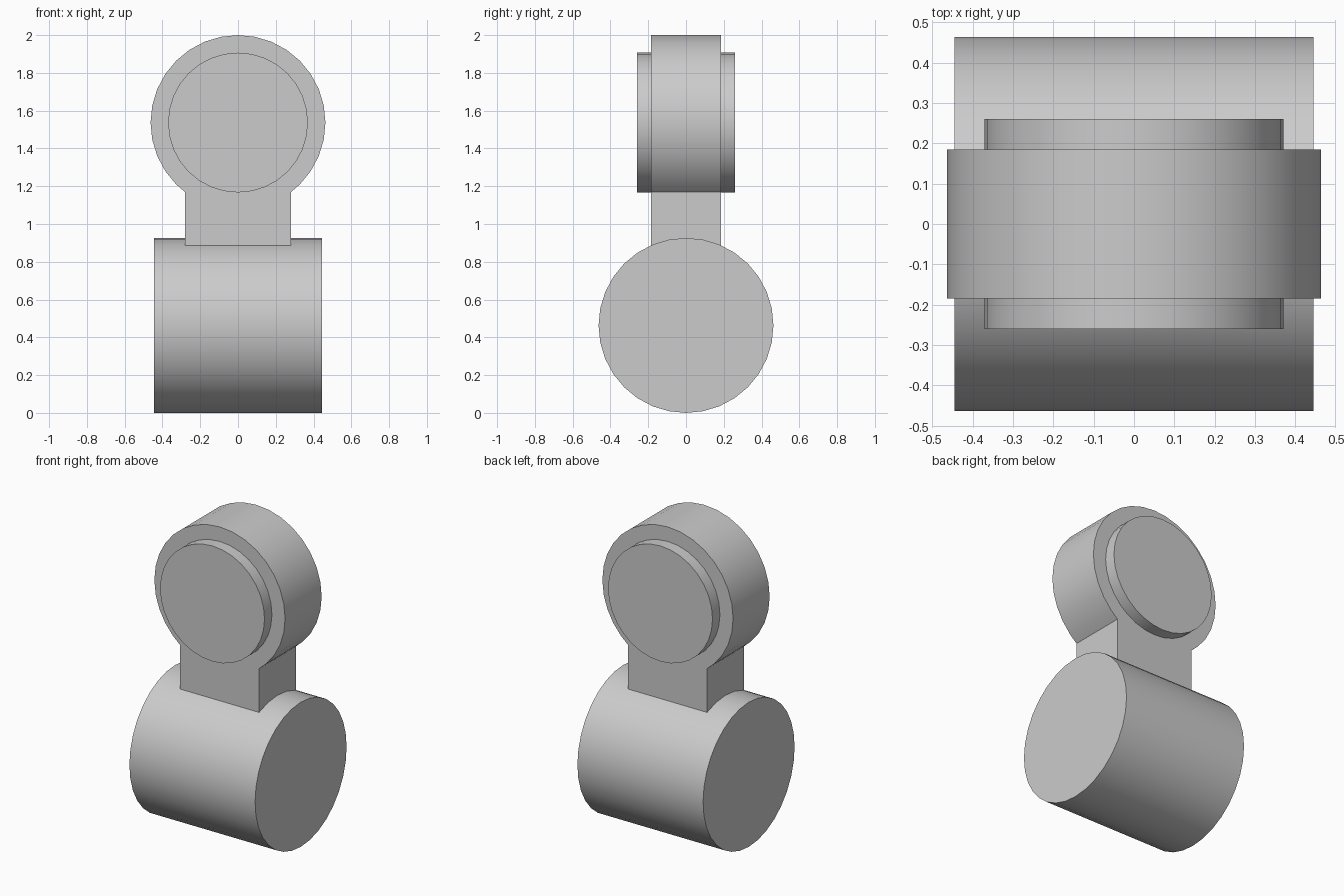
import bpy, bmesh, math
from mathutils import Matrix

cube = bpy.data.objects.get("Cube")
if cube:
    bpy.data.objects.remove(cube, do_unlink=True)

SIDES = 32
R = 0.463          # radius of both large drums
TOP_Z = 2 - R      # centre of the upper drum
HALF_NECK = 0.28
HALF_DEPTH = 0.185

grey = bpy.data.materials.new("plain grey")
grey.use_nodes = True
colour = (0.6, 0.6, 0.6, 1)
grey.diffuse_color = colour
grey.node_tree.nodes["Principled BSDF"].inputs["Base Color"].default_value = colour


def finish(name, bm):
    """Turn a bmesh into a grey object with smooth sides and sharp rims."""
    bmesh.ops.recalc_face_normals(bm, faces=bm.faces)
    mesh = bpy.data.meshes.new(name)
    bm.to_mesh(mesh)
    bm.free()
    mesh.materials.append(grey)
    obj = bpy.data.objects.new(name, mesh)
    bpy.context.collection.objects.link(obj)
    bpy.ops.object.select_all(action='DESELECT')
    obj.select_set(True)
    bpy.context.view_layer.objects.active = obj
    bpy.ops.object.shade_smooth_by_angle(angle=math.radians(30))
    return obj


def drum(name, radius, length, centre, axis):
    bm = bmesh.new()
    bmesh.ops.create_cone(bm, cap_ends=True, segments=SIDES, radius1=radius,
                          radius2=radius, depth=length,
                          matrix=Matrix.Translation(centre)
                          @ Matrix.Rotation(math.pi / 2, 4, axis))
    return finish(name, bm)


# Lower drum, lying left to right
drum("base_drum", R, 0.89, (0, 0, R), 'Y')

# Upper drum and square neck as one extruded keyhole outline
start = math.asin(HALF_NECK / R)
step = math.tau / SIDES
angles = [start] + [i * step for i in range(SIDES)
                    if start < i * step < math.tau - start] + [math.tau - start]
outline = [(R * math.sin(a), TOP_Z - R * math.cos(a)) for a in angles]
outline += [(-HALF_NECK, R), (HALF_NECK, R)]
bm = bmesh.new()
face = bm.faces.new([bm.verts.new((x, -HALF_DEPTH, z)) for x, z in outline])
new = bmesh.ops.extrude_face_region(bm, geom=[face])["geom"]
bmesh.ops.translate(bm, vec=(0, 2 * HALF_DEPTH, 0),
                    verts=[v for v in new if isinstance(v, bmesh.types.BMVert)])
if not face.is_valid or len(bm.faces) == len(outline) + 1:
    bmesh.ops.holes_fill(bm, edges=[e for e in bm.edges if e.is_boundary], sides=0)
finish("upper_drum_and_neck", bm)

# Raised round caps on the front and back of the upper drum
for name, side in (("front_cap", -1), ("back_cap", 1)):
    drum(name, 0.37, 0.085, (0, side * 0.2175, TOP_Z), 'X')
